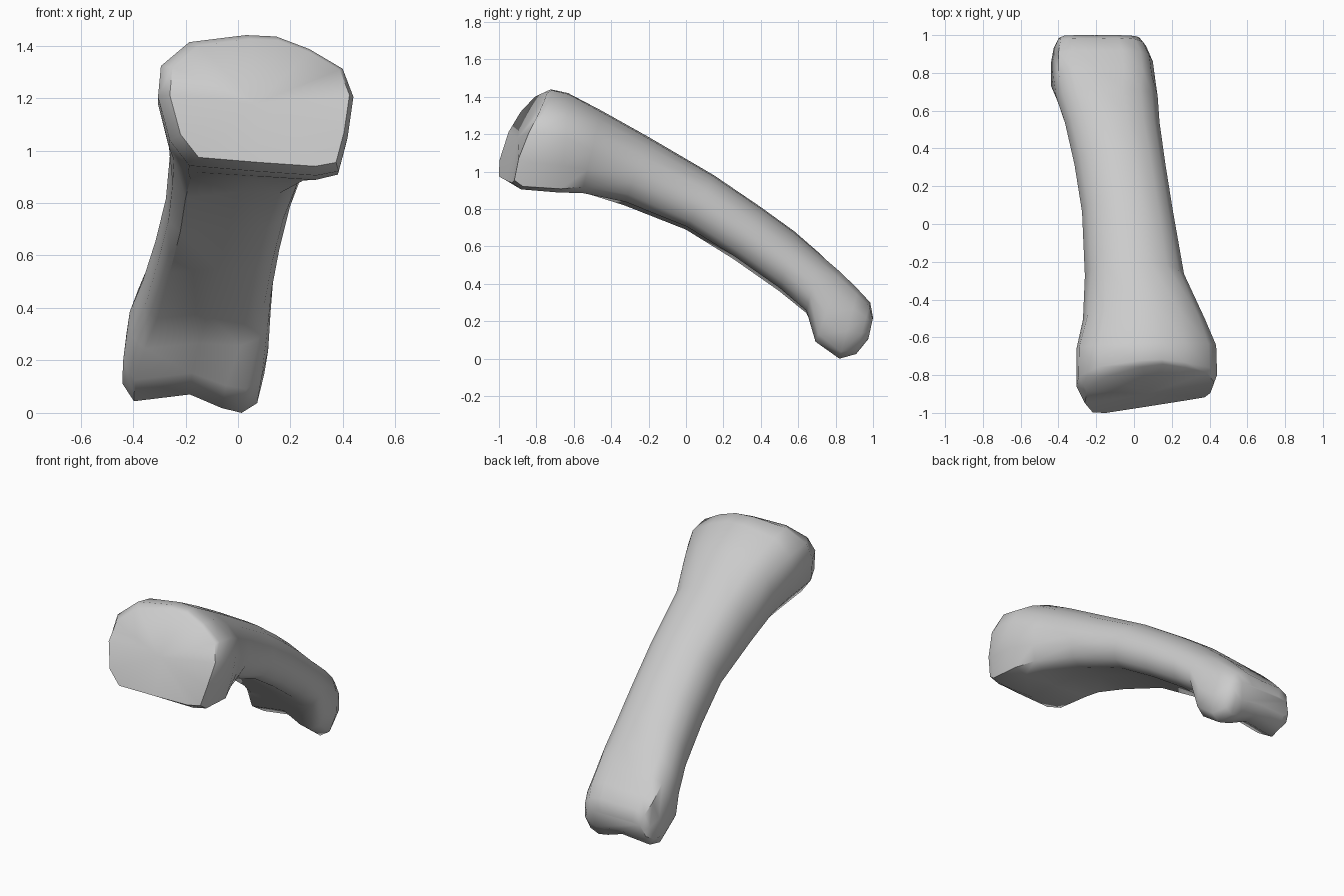
import bpy, bmesh, math

# Cross-section outlines (u across, v from underside to top), matching point order
BASE = [(-.68, .07), (0, .03), (.62, 0), (.85, .03), (.94, .27), (1, .56), (.89, .76),
        (.55, .9), (.21, .99), (-.1, 1), (-.68, .95), (-.97, .78), (-1, .56), (-.88, .25)]
SHAFT = [(-.77, .0), (0, .06), (.6, .05), (.86, .16), (.97, .33), (1, .5), (.88, .72),
         (.65, .88), (.3, .98), (-.1, 1), (-.6, .91), (-.87, .7), (-1, .43), (-.96, .14)]
HEAD = [(-.84, .12), (-.05, .19), (.4, .05), (.68, 0), (.9, .1), (1, .4), (.93, .72),
        (.76, .93), (.4, 1), (-.1, .97), (-.6, .98), (-.85, .9), (-.94, .6), (-1, .3)]
OUTLINES = [BASE, SHAFT, HEAD]

# Stations: top (y, z), underside (y, z), left x, right x, yaw, forward bulge, outline blend 0..2
STATIONS = [
    (-.75, 1.425, -.965, .94, -.26, .425, .055, .05, 0),
    (-.72, 1.44, -.90, .905, -.305, .44, .03, .03, 0),
    (-.63, 1.42, -.68, .885, -.305, .435, .01, 0, .1),
    (-.45, 1.325, -.56, .875, -.27, .375, 0, 0, .5),
    (-.20, 1.185, -.33, .82, -.26, .265, 0, 0, 1),
    (.15, .98, .0, .69, -.275, .205, 0, 0, 1),
    (.40, .81, .25, .535, -.315, .165, 0, 0, 1),
    (.58, .68, .50, .36, -.365, .135, 0, 0, 1),
    (.72, .56, .64, .24, -.415, .125, 0, 0, 1.15),
    (.83, .46, .69, .085, -.44, .115, 0, 0, 1.9),
    (.92, .37, .82, .0, -.44, .1, 0, 0, 2),
    (.985, .30, .91, .025, -.425, .065, 0, 0, 2),
    (1.0, .22, .975, .105, -.40, .03, 0, 0, 2),
]


def ring(bm, station):
    ty, tz, by, bz, xl, xr, yaw, bulge, blend = station
    i = min(int(blend), 1)
    f = blend - i
    verts = []
    for (u0, v0), (u1, v1) in zip(OUTLINES[i], OUTLINES[i + 1]):
        u, v = u0 + (u1 - u0) * f, v0 + (v1 - v0) * f
        x = (xl + xr) / 2 + u * (xr - xl) / 2
        y = by + (ty - by) * v + yaw * u - bulge * 4 * v * (1 - v)
        verts.append(bm.verts.new((x, y, bz + (tz - bz) * v)))
    return verts


# Finger bone: one closed loft from the wide joint face to the two-lobed head
bm = bmesh.new()
rings = [ring(bm, s) for s in STATIONS]
n = len(BASE)
for a, b in zip(rings, rings[1:]):
    for k in range(n):
        m = (k + 1) % n
        bm.faces.new((a[k], a[m], b[m], b[k]))
# Joint face: fan around a central point, and the flat far end
centre = bm.verts.new((.07, -.9, 1.18))
for k in range(n):
    bm.faces.new((rings[0][(k + 1) % n], rings[0][k], centre))
bm.faces.new(rings[-1])
bmesh.ops.recalc_face_normals(bm, faces=bm.faces)
mesh = bpy.data.meshes.new("finger_bone")
bm.to_mesh(mesh)
bm.free()
bone = bpy.data.objects.new("finger_bone", mesh)
bpy.context.collection.objects.link(bone)
bpy.context.view_layer.objects.active = bone
bone.select_set(True)
bpy.ops.object.shade_smooth_by_angle(angle=math.radians(50))
